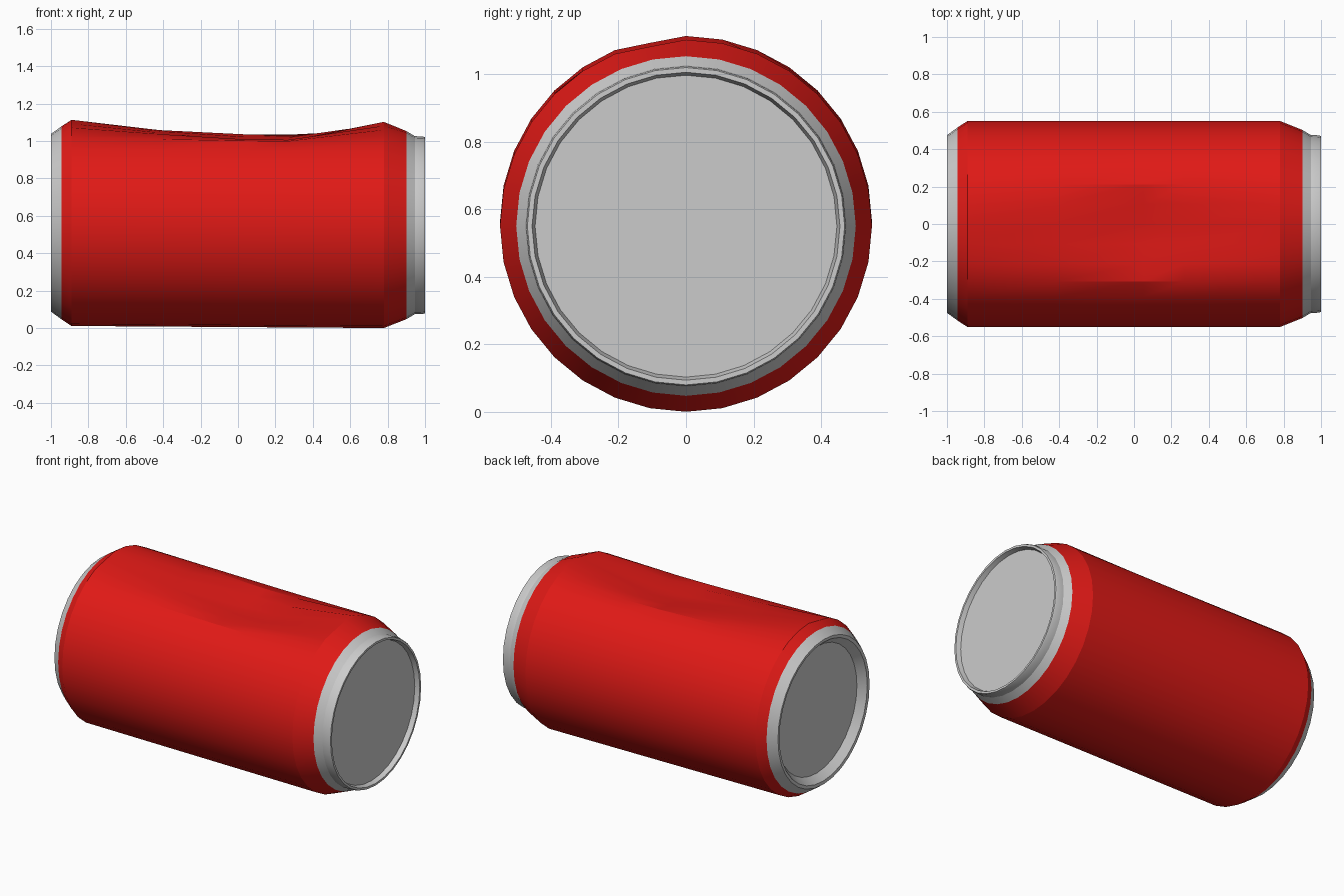
import bpy, bmesh
from math import sin, cos, pi, radians

if "Cube" in bpy.data.objects:
    bpy.data.objects.remove(bpy.data.objects["Cube"])

SIDES = 32


def axis_z(x):
    # the can lies very slightly tilted
    return 0.5565 - 0.0066 * x


def lathe(name, profile, color=None, cap=None, dents=None):
    """Spin (x, radius) points around the can axis; dents = {ring: {side: drop}}."""
    bm = bmesh.new()
    rings = []
    for i, (x, r) in enumerate(profile):
        ring = []
        for j in range(SIDES):
            a = 2 * pi * j / SIDES
            drop = (dents or {}).get(i, {}).get(j, 0)
            ring.append(bm.verts.new((x, r * sin(a), axis_z(x) + r * cos(a) - drop)))
        rings.append(ring)
    for p, q in zip(rings, rings[1:]):
        for j in range(SIDES):
            k = (j + 1) % SIDES
            bm.faces.new((p[j], q[j], q[k], p[k]))
    if cap == "first":
        bm.faces.new(rings[0])
    elif cap == "last":
        bm.faces.new(rings[-1][::-1])
    mesh = bpy.data.meshes.new(name)
    bm.to_mesh(mesh)
    bm.free()
    obj = bpy.data.objects.new(name, mesh)
    bpy.context.collection.objects.link(obj)
    if color:
        mat = bpy.data.materials.new(name + "_paint")
        mat.diffuse_color = color
        mat.use_nodes = True
        mat.node_tree.nodes["Principled BSDF"].inputs["Base Color"].default_value = mat.diffuse_color
        mesh.materials.append(mat)
    bpy.ops.object.select_all(action="DESELECT")
    obj.select_set(True)
    bpy.context.view_layer.objects.active = obj
    bpy.ops.object.shade_smooth_by_angle(angle=radians(20))
    return obj


# dent across the top: side index (negative y side counts down from 32) -> drop
dent = {3: 0.005, 2: 0.03, 1: 0.075, 0: 0.105, 31: 0.1, 30: 0.057, 29: 0.013}


def scaled(f):
    return {j: d * f for j, d in dent.items()}


# painted body with shoulders
lathe("can_body",
      [(-0.945, 0.515), (-0.89, 0.551), (-0.42, 0.551), (0.05, 0.551),
       (0.27, 0.551), (0.78, 0.551), (0.90, 0.503)],
      color=(0.75, 0.01, 0.008, 1),
      dents={1: {31: 0.01}, 2: scaled(0.55), 3: scaled(1), 4: scaled(1),
             5: {31: 0.01}})

# bare metal base with recessed bottom
lathe("can_base",
      [(-0.95, 0.415), (-0.997, 0.455), (-1.0, 0.475), (-0.945, 0.515)],
      cap="first")

# bare metal neck, rim and recessed lid
lathe("can_lid",
      [(0.90, 0.503), (0.945, 0.476), (0.99, 0.474), (1.0, 0.470),
       (1.0, 0.456), (0.97, 0.447)],
      cap="last")
